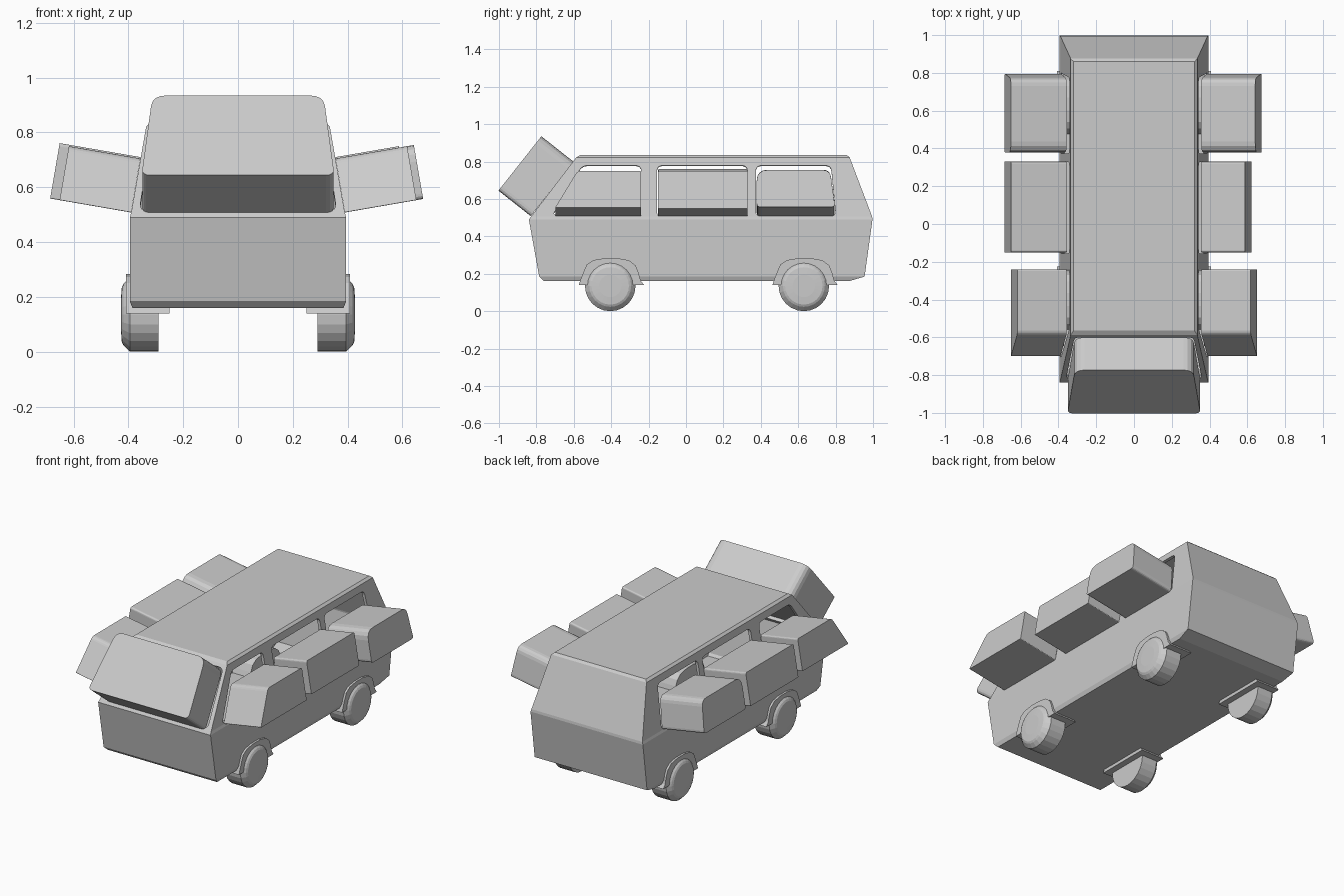
import bpy, bmesh, math
from mathutils import Vector as V

if "Cube" in bpy.data.objects:
    bpy.data.objects.remove(bpy.data.objects["Cube"])


def finish(name, bm):
    bmesh.ops.recalc_face_normals(bm, faces=bm.faces)
    me = bpy.data.meshes.new(name)
    bm.to_mesh(me)
    bm.free()
    ob = bpy.data.objects.new(name, me)
    bpy.context.collection.objects.link(ob)
    return ob


def loft(bm, rings):
    """Skin closed loops of points and cap both ends."""
    vs = [[bm.verts.new(p) for p in r] for r in rings]
    n = len(vs[0])
    for a, b in zip(vs, vs[1:]):
        for i in range(n):
            j = (i + 1) % n
            bm.faces.new((a[i], a[j], b[j], b[i]))
    bm.faces.new(vs[0])
    bm.faces.new(vs[-1])


def rounded(pts, radii, seg=4):
    """Round the corners of a 2D polygon."""
    out = []
    for i, (p, r) in enumerate(zip(pts, radii)):
        p, a, b = V(p), V(pts[i - 1]), V(pts[(i + 1) % len(pts)])
        s, e = p + (a - p).normalized() * r, p + (b - p).normalized() * r
        for k in range(seg + 1):
            t = k / seg
            out.append(s * (1 - t) ** 2 + p * 2 * t * (1 - t) + e * t * t)
    return out


def slab(bm, outline, origin, u, v, n, d0, d1):
    """Extrude an outline lying in the plane (origin, u, v) along n."""
    loft(bm, [[origin + u * p[0] + v * p[1] + n * d for p in outline] for d in (d0, d1)])


# Hollow body shell: z, front y, rear y, half width
levels = [(.16, -.76, .87, .385), (.185, -.785, .955, .395), (.49, -.84, .997, .395),
          (.506, -.828, .995, .39), (.822, -.587, .875, .335), (.835, -.565, .86, .32)]
bm = bmesh.new()
loft(bm, [[(-w, a, z), (w, a, z), (w, b, z), (-w, b, z)] for z, a, b, w in levels])
body = finish("body", bm)
m = body.modifiers.new("wall", 'SOLIDIFY')
m.thickness, m.offset, m.use_even_offset = .02, -1, True

Y = V((0, 1, 0))


def side_frame(s):
    return V((s * .39, 0, .508)), Y, V((-s * .17, 0, .985)), V((s * .985, 0, .17))


screen_frame = (V((0, -.83, .508)), V((1, 0, 0)), V((0, .62, .785)), V((0, -.785, .62)))

# Openings and window blocks: name, opening, block, corner radii, depth left / right
windows = [
    ("front", [(-.71, .01), (-.24, .01), (-.24, .275), (-.555, .275)],
     [(-.70, 0), (-.24, 0), (-.24, .2), (-.58, .2)], (.005, .005, .01, .02), .265, .265),
    ("middle", [(-.155, .01), (.328, .01), (.328, .275), (-.155, .275)],
     [(-.15, 0), (.33, 0), (.33, .205), (-.15, .205)], (.005, .005, .012, .012), .30, .235),
    ("rear", [(.374, .01), (.80, .01), (.775, .275), (.374, .275)],
     [(.378, 0), (.797, 0), (.77, .2), (.378, .2)], (.02, .02, .04, .06), .30, .29)]

cut = bmesh.new()
for name, opening, block, radii, dl, dr in windows:
    for s, side, depth in ((-1, "left", dl), (1, "right", dr)):
        slab(cut, rounded(opening, [.01, .01, .03, .03]), *side_frame(s), -.06, .06)
        bm = bmesh.new()
        slab(bm, rounded(block, radii), *side_frame(s), 0, depth)
        finish(f"{name}_{side}_window", bm)

# Windscreen block and its opening
slab(cut, rounded([(-.36, .012), (.36, .012), (.315, .375), (-.315, .375)], [.03] * 4),
     *screen_frame, -.06, .06)
bm = bmesh.new()
slab(bm, rounded([(-.352, 0), (.352, 0), (.312, .37), (-.312, .37)], [.03, .03, .05, .05]),
     *screen_frame, 0, .22)
finish("windscreen", bm)

cutter = finish("opening_cutter", cut)
cutter.hide_render = True
m = body.modifiers.new("openings", 'BOOLEAN')
m.operation, m.solver, m.object = 'DIFFERENCE', 'EXACT', cutter
bpy.context.view_layer.objects.active = body
for mod in ("wall", "openings"):
    bpy.ops.object.modifier_apply(modifier=mod)
bpy.data.objects.remove(cutter)

# Wheels and wheel arches
arch = [(-.168, .14), (-.16, .165), (-.143, .21), (-.125, .25), (-.09, .273), (-.03, .283),
        (.04, .283), (.10, .272), (.135, .245), (.15, .21), (.162, .165), (.18, .14)]
tyre = [(.29, .135), (.395, .135), (.418, .112), (.424, .10), (.427, .06)]
N = 24
for s, side in ((-1, "left"), (1, "right")):
    for yc, end in ((-.405, "front"), (.63, "rear")):
        bm = bmesh.new()
        loft(bm, [[(s * x, yc + y, z) for y, z in arch] for x in (.25, .408)])
        finish(f"{end}_{side}_arch", bm)
        bm = bmesh.new()
        loft(bm, [[(s * x, yc + r * math.sin(2 * math.pi * k / N),
                    .135 - r * math.cos(2 * math.pi * k / N)) for k in range(N)]
                  for x, r in tyre])
        finish(f"{end}_{side}_wheel", bm)
